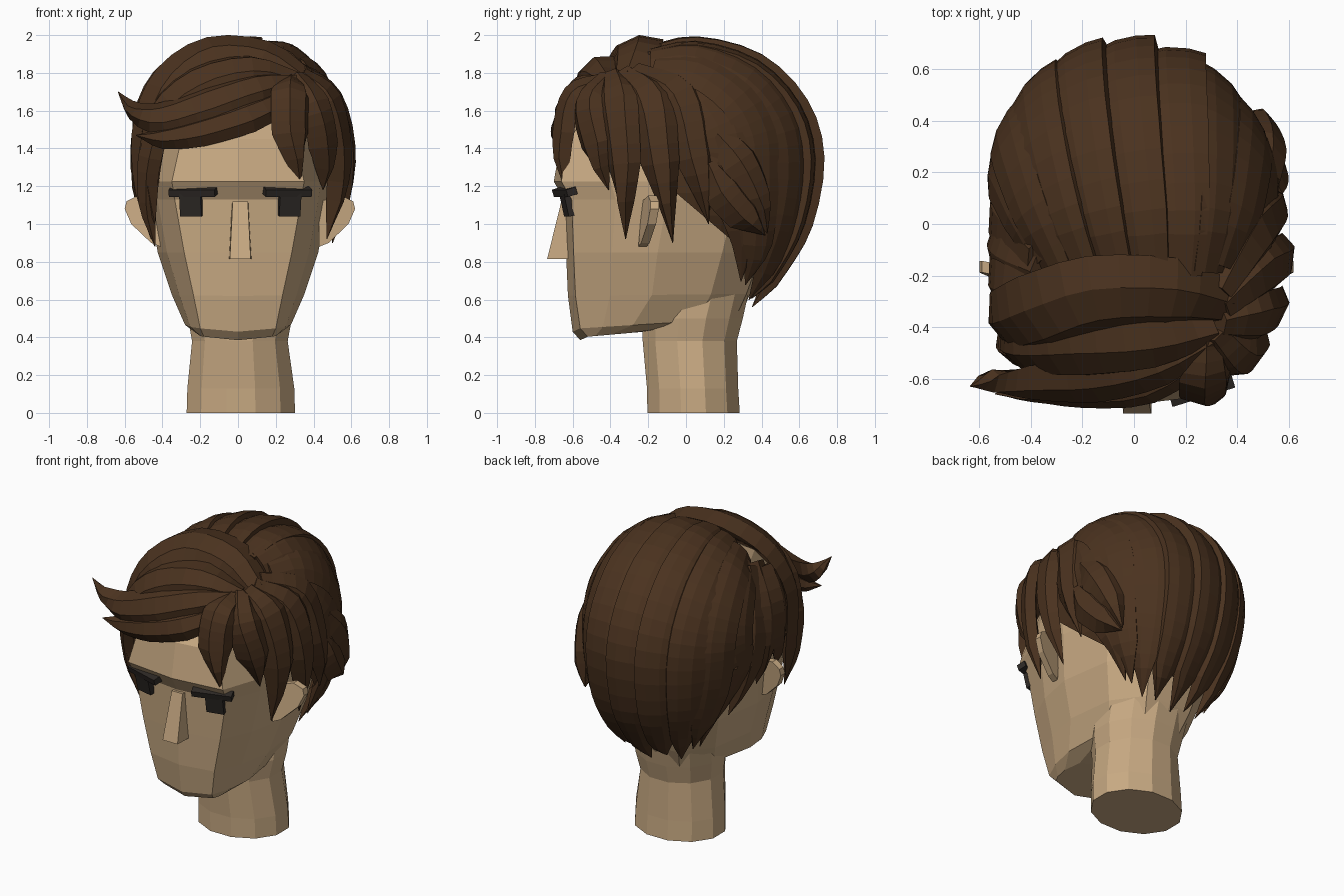
import bpy, bmesh, math
from mathutils import Vector, Matrix


def material(name, rgb):
    m = bpy.data.materials.new(name)
    m.diffuse_color = (*rgb, 1)
    return m


SKIN = material("warm skin", (0.575, 0.398, 0.225))
HAIR = material("dark brown hair", (0.069, 0.032, 0.0135))
DARK = material("charcoal", (0.027, 0.022, 0.019))
CENTRE = Vector((0, 0, 1.25))


def finish(bm, name, mat, closed=True):
    if closed:
        bmesh.ops.remove_doubles(bm, verts=bm.verts, dist=0.0005)
        bmesh.ops.recalc_face_normals(bm, faces=bm.faces)
    mesh = bpy.data.meshes.new(name)
    bm.to_mesh(mesh)
    bm.free()
    mesh.materials.append(mat)
    ob = bpy.data.objects.new(name, mesh)
    bpy.context.collection.objects.link(ob)
    return ob


def loft(name, rings, mat):
    """Skin a list of equal rings and cap both ends."""
    bm = bmesh.new()
    rows = [[bm.verts.new(p) for p in r] for r in rings]
    n = len(rows[0])
    for a, b in zip(rows, rows[1:]):
        for i in range(n):
            j = (i + 1) % n
            bm.faces.new((a[i], a[j], b[j], b[i]))
    bm.faces.new(rows[0])
    bm.faces.new(rows[-1])
    return finish(bm, name, mat)


def spline(pts, t):
    """Catmull-Rom value of a point list at t."""
    i = min(int(t), len(pts) - 2)
    u = t - i
    p1, p2 = pts[i], pts[i + 1]
    p0 = pts[i - 1] if i else p1 * 2 - p2
    p3 = pts[i + 2] if i + 2 < len(pts) else p2 * 2 - p1
    return 0.5 * (2 * p1 + (p2 - p0) * u + (2 * p0 - 5 * p1 + 4 * p2 - p3) * u * u
                  + (3 * p1 - p0 - 3 * p2 + p3) * u ** 3)


RIDGED = [(-1, -0.5), (-0.6, 0.8), (0.25, 1), (1, -0.5), (0, -1)]
SHINGLE = [(-1, -0.4), (-0.35, 0.45), (0.35, 0.8), (0.9, 0.75), (1, -0.5), (0, -1)]
FLIPPED = [(-a, b) for a, b in SHINGLE]


def lock(name, pts, widths, height=0.045, steps=3, section=RIDGED):
    """Sweep a hair section along a path, facing away from the skull."""
    pts = [Vector(p) for p in pts]
    n = (len(pts) - 1) * steps
    path = [spline(pts, k / steps) for k in range(n + 1)]
    rings = []
    for k, p in enumerate(path):
        tan = (path[min(k + 1, n)] - path[max(k - 1, 0)]).normalized()
        out = p - CENTRE
        out = (out - tan * out.dot(tan)).normalized()
        side = tan.cross(out)
        f = k / n * (len(widths) - 1)
        i = min(int(f), len(widths) - 2)
        w = max(widths[i] + (widths[i + 1] - widths[i]) * (f - i), 0.002)
        h = height * min(1, w / 0.05)
        rings.append([p + side * a * w + out * b * h for a, b in section])
    return loft(name, rings, HAIR)


# head: each level is front z, back z, front y, middle y, back y, face half width, side half width
levels = [
    (0.40, 0.43, -0.56, -0.40, -0.22, 0.18, 0.21),
    (0.445, 0.50, -0.60, -0.28, 0.28, 0.20, 0.28),
    (0.62, 0.63, -0.625, -0.18, 0.34, 0.235, 0.35),
    (0.85, 0.85, -0.635, -0.15, 0.42, 0.285, 0.425),
    (1.13, 1.13, -0.645, -0.10, 0.50, 0.335, 0.475),
    (1.225, 1.225, -0.70, -0.10, 0.52, 0.35, 0.485),
    (1.45, 1.45, -0.66, -0.05, 0.52, 0.30, 0.48),
    (1.72, 1.72, -0.45, 0.00, 0.42, 0.22, 0.36),
    (1.85, 1.85, -0.25, 0.00, 0.25, 0.10, 0.20)]
rings = []
for k, (zf, zb, yf, ym, yb, xf, xs) in enumerate(levels):
    half = [(xf, yf + 0.04), (xf + (xs - xf) * 0.65, (yf + ym) / 2), (xs, ym),
            (xs * 0.88, ym + (yb - ym) * 0.6), (xs * 0.48, yb - 0.02)]
    full = [(0, yf)] + half + [(0, yb)] + [(-x, y) for x, y in reversed(half)]
    ring = [(x, y, zf + (zb - zf) * (y - yf) / (yb - yf)) for x, y in full]
    if k < 2:  # pointed chin
        ring[0] = (0, yf, zf - 0.015)
    rings.append(ring)
loft("head", rings, SKIN)

# neck, blending into the nape
rings = []
for z, cx, cy, rx, ry in [(0, 0.015, 0.04, 0.297, 0.253), (0.13, 0.015, 0.035, 0.293, 0.25),
                          (0.38, 0.01, 0.02, 0.262, 0.258), (0.5, 0.01, 0.035, 0.285, 0.275),
                          (0.68, 0, 0.08, 0.30, 0.27), (0.95, 0, 0.14, 0.30, 0.30)]:
    rings.append([(cx + rx * math.cos(a), cy + ry * math.sin(a), z)
                  for a in [math.tau * (k + 0.5) / 12 for k in range(12)]])
loft("neck", rings, SKIN)

# nose: wedge with a flat underside
loft("nose", [[(x + 0.012, y, 0.815) for x, y in ((-0.06, -0.6), (0.06, -0.6), (0.055, -0.735), (-0.055, -0.735))],
              [(x + 0.012, y, 1.12) for x, y in ((-0.045, -0.6), (0.045, -0.6), (0.04, -0.66), (-0.04, -0.66))]], SKIN)


def box(name, centre, size, yaw, pitch, mat):
    bm = bmesh.new()
    m = (Matrix.Translation(centre) @ Matrix.Rotation(yaw, 4, 'Z')
         @ Matrix.Rotation(pitch, 4, 'X') @ Matrix.Diagonal((*size, 1)))
    bmesh.ops.create_cube(bm, size=1, matrix=m)
    finish(bm, name, mat)


# ears, eyes and brows on both sides
ear_outline = [(0.42, 0.88), (0.47, 0.90), (0.575, 1.0), (0.61, 1.08), (0.60, 1.12), (0.54, 1.15), (0.42, 1.12)]
for s, tag in ((-1, "right"), (1, "left")):
    loft(tag + "_ear", [[(0.01 + s * x, -0.24 + d + (x - 0.43) * 0.25 + (z - 1) * 0.08, z) for x, z in ear_outline]
                        for d in (0, 0.045)], SKIN)
    box(tag + "_eye", (0.012 + s * 0.26, -0.622, 1.105), (0.115, 0.05, 0.125), s * 0.22, 0.22, DARK)
    box(tag + "_brow", (0.012 + s * 0.25, -0.642, 1.17), (0.255, 0.055, 0.04), s * 0.3, 0.3, DARK)

# scalp: hair shell trimmed along the hairline
bm = bmesh.new()
bmesh.ops.create_uvsphere(bm, u_segments=24, v_segments=16, radius=1,
                          matrix=Matrix.Translation((0, 0.05, 1.29)) @ Matrix.Diagonal((0.53, 0.6, 0.64, 1)))
for point, normal in (((0, 0, 1.12), (0, 0.85, 1)), ((0, 0, 0.68), (0, 0, 1))):
    bmesh.ops.bisect_plane(bm, geom=bm.verts[:] + bm.edges[:] + bm.faces[:], plane_co=point,
                           plane_no=Vector(normal).normalized(), clear_inner=True)
finish(bm, "scalp", HAIR, closed=False)

# back hair: locks fanned from the crown to the nape
# columns: y, z, half width, flattening at the sides, sideways lean
profile = [(-0.20, 1.91, 0.36, 0.25, 0.06), (0.05, 1.96, 0.46, 0.40, 0.03),
           (0.38, 1.87, 0.52, 0.62, -0.01), (0.61, 1.64, 0.535, 0.78, -0.03),
           (0.695, 1.35, 0.53, 0.88, -0.03), (0.635, 1.00, 0.50, 0.78, -0.02),
           (0.50, 0.76, 0.43, 0.50, 0.0), (0.35, 0.56, 0.31, 0.22, 0.01)]
count = 9
for k in range(count):
    phi = math.radians(-84 + 168 * k / (count - 1))
    pts = []
    for y, z, w, flat, lean in profile:
        f = 1 - (1 - math.cos(phi)) * flat
        pts.append((w * math.sin(phi) + lean * math.cos(phi), 0.05 + (y - 0.05) * f, 1.25 + (z - 1.25) * f))
    x, y, z = pts[-1]
    pts[-1] = (x, y, z + 0.035 * (k % 2))
    lock("back_lock_%d" % (k + 1), pts, [0.08, 0.105, 0.12, 0.125, 0.125, 0.115, 0.085, 0.0],
         section=FLIPPED if k > 5 else SHINGLE)

# locks closing the side away from the parting, behind and above the ear
far_locks = [
    [(-0.40, -0.29, 1.72), (-0.50, -0.27, 1.52), (-0.52, -0.25, 1.32), (-0.48, -0.26, 1.08)],
    [(-0.37, -0.20, 1.76), (-0.50, -0.15, 1.52), (-0.53, -0.10, 1.30), (-0.47, -0.07, 1.02)],
    [(-0.38, -0.12, 1.76), (-0.50, -0.01, 1.50), (-0.525, 0.07, 1.22), (-0.44, 0.18, 0.90)]]
for k, pts in enumerate(far_locks):
    lock("far_side_lock_%d" % (k + 1), pts, [0.10, 0.14, 0.13, 0.0], 0.035)

# swept top and fringe, running from the parting to the far temple
lock("top_sweep", [(0.36, -0.31, 1.77), (0.15, -0.27, 1.915), (-0.15, -0.275, 1.935), (-0.38, -0.35, 1.79),
                   (-0.495, -0.39, 1.55), (-0.51, -0.37, 1.28), (-0.46, -0.40, 0.92)],
     [0.09, 0.14, 0.155, 0.16, 0.14, 0.09, 0])
lock("fringe_middle", [(0.31, -0.41, 1.76), (0.07, -0.48, 1.83), (-0.22, -0.50, 1.76),
                       (-0.42, -0.50, 1.58), (-0.48, -0.46, 1.3), (-0.44, -0.44, 1.0)],
     [0.06, 0.12, 0.14, 0.12, 0.08, 0])
lock("fringe_upper", [(0.30, -0.44, 1.75), (0.1, -0.56, 1.73), (-0.15, -0.62, 1.65),
                      (-0.40, -0.62, 1.57), (-0.55, -0.61, 1.60), (-0.635, -0.63, 1.70)],
     [0.05, 0.11, 0.125, 0.10, 0.05, 0])
lock("fringe_lower", [(0.28, -0.50, 1.68), (0.05, -0.64, 1.58), (-0.2, -0.66, 1.50),
                      (-0.40, -0.645, 1.46), (-0.54, -0.66, 1.47)], [0.07, 0.10, 0.09, 0.06, 0])
lock("temple_lock", [(-0.40, -0.51, 1.58), (-0.48, -0.48, 1.36), (-0.485, -0.43, 1.12), (-0.44, -0.41, 0.88)],
     [0.07, 0.09, 0.06, 0])

# side locks falling from the parting over the ear
side_locks = [
    [(0.28, -0.44, 1.75), (0.285, -0.60, 1.69), (0.285, -0.655, 1.48), (0.33, -0.645, 1.20)],
    [(0.31, -0.42, 1.77), (0.41, -0.53, 1.64), (0.46, -0.49, 1.42), (0.45, -0.41, 1.18)],
    [(0.33, -0.39, 1.78), (0.48, -0.38, 1.65), (0.54, -0.34, 1.32), (0.47, -0.32, 0.92)],
    [(0.34, -0.33, 1.79), (0.51, -0.20, 1.65), (0.575, -0.14, 1.32), (0.50, -0.07, 0.90)],
    [(0.34, -0.27, 1.80), (0.49, -0.04, 1.68), (0.55, 0.05, 1.35), (0.52, 0.12, 1.00)]]
for k, pts in enumerate(side_locks):
    lock("side_lock_%d" % (k + 1), pts, [0.07, 0.11 + 0.025 * (k > 1), 0.105, 0.0], steps=4)
lock("curl_upper", [(0.52, 0.17, 1.47), (0.54, 0.29, 1.34), (0.505, 0.38, 1.15), (0.45, 0.43, 0.95)],
     [0.08, 0.11, 0.09, 0.0])
lock("curl_lower", [(0.54, 0.12, 1.32), (0.55, 0.20, 1.18), (0.51, 0.31, 1.05), (0.45, 0.42, 0.94)],
     [0.04, 0.11, 0.10, 0])
